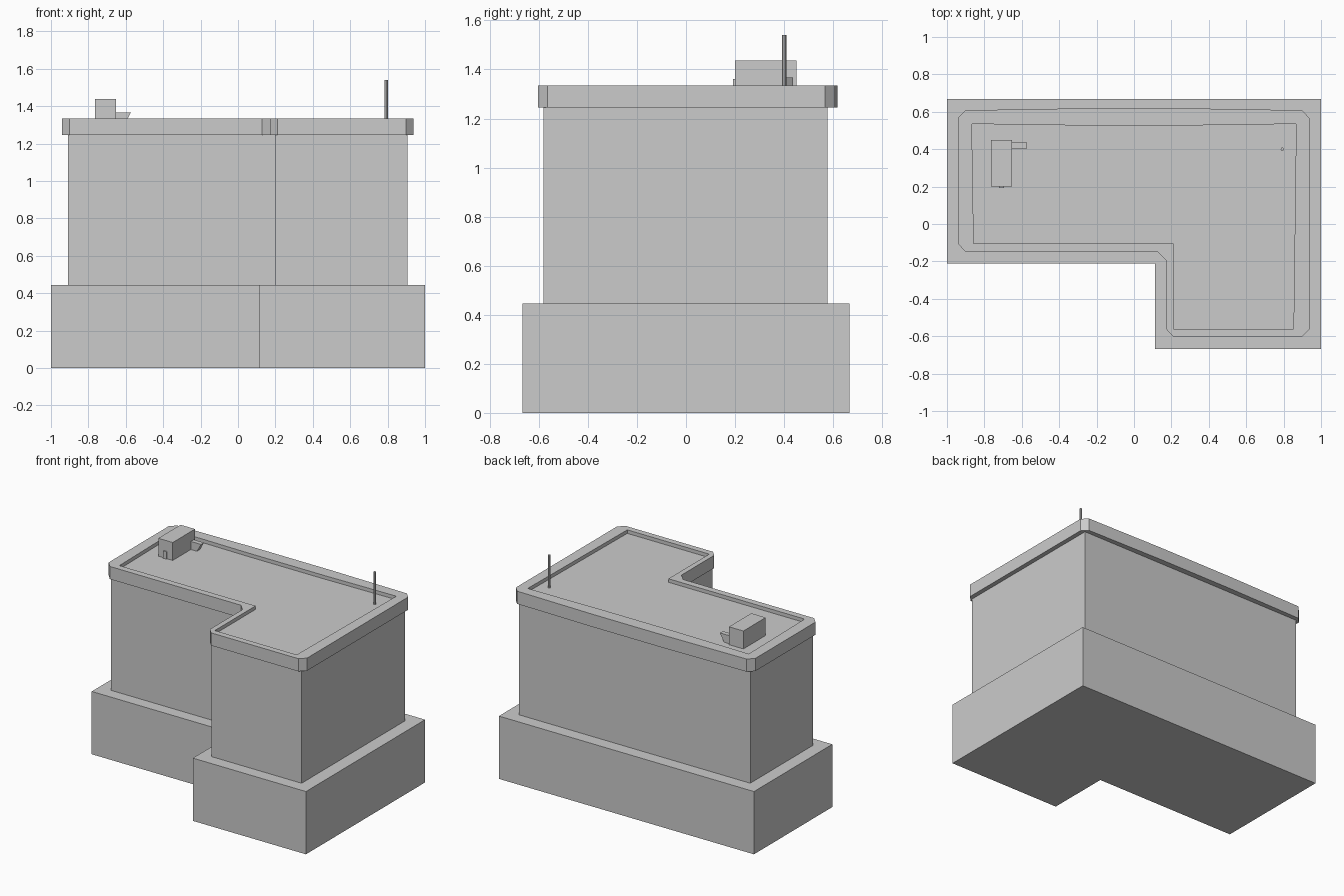
import bpy, bmesh
from mathutils import Vector

if "Cube" in bpy.data.objects:
    bpy.data.objects.remove(bpy.data.objects["Cube"])


def finish(name, bm):
    bmesh.ops.recalc_face_normals(bm, faces=bm.faces[:])
    me = bpy.data.meshes.new(name)
    bm.to_mesh(me)
    bm.free()
    ob = bpy.data.objects.new(name, me)
    bpy.context.collection.objects.link(ob)
    return ob


def add_loop(bm, pts, z):
    vs = [bm.verts.new((x, y, z)) for x, y in pts]
    return vs, [bm.edges.new((vs[i - 1], vs[i])) for i in range(len(vs))]


def raise_faces(bm, faces, height):
    res = bmesh.ops.extrude_face_region(bm, geom=faces, use_keep_orig=True)
    vs = [g for g in res["geom"] if isinstance(g, bmesh.types.BMVert)]
    bmesh.ops.translate(bm, verts=vs, vec=(0, 0, height))


def prism(name, pts, z0, z1):
    bm = bmesh.new()
    vs, _ = add_loop(bm, pts, z0)
    raise_faces(bm, [bm.faces.new(vs)], z1 - z0)
    return finish(name, bm)


def ring(name, outer, inner, z0, z1):
    bm = bmesh.new()
    edges = add_loop(bm, outer, z0)[1] + add_loop(bm, inner, z0)[1]
    bmesh.ops.triangle_fill(bm, edges=edges, use_beauty=True, normal=Vector((0, 0, 1)))
    raise_faces(bm, bm.faces[:], z1 - z0)
    return finish(name, bm)


def ell(x0, x1, y0, y1, nx, ny):
    return [(x0, ny), (nx, ny), (nx, y0), (x1, y0), (x1, y1), (x0, y1)]


def rect(x0, x1, y0, y1):
    return [(x0, y0), (x1, y0), (x1, y1), (x0, y1)]


ROOF = 1.31

# L-shaped base and upper storeys
prism("base_storey", ell(-1, 1, -0.667, 0.667, 0.113, -0.21), 0, 0.445)
prism("upper_storeys", ell(-0.908, 0.905, -0.58, 0.577, 0.198, -0.125), 0.445, ROOF)

# Parapet with clipped corners and slightly bowed back
outer = [(-0.941, -0.105), (-0.90, -0.15), (0.128, -0.15), (0.174, -0.198),
         (0.174, -0.564), (0.212, -0.604), (0.897, -0.604), (0.937, -0.564),
         (0.937, 0.567), (0.899, 0.608), (0.3, 0.618), (-0.3, 0.618),
         (-0.902, 0.608), (-0.941, 0.567)]
inner = [(-0.857, -0.104), (0.211, -0.104), (0.211, -0.561), (0.853, -0.561),
         (0.867, 0.535), (0.3, 0.527), (-0.3, 0.527), (-0.867, 0.535)]
ring("parapet", outer, inner, 1.245, 1.335)

# Rooftop stair hut with its door
prism("roof_hut", rect(-0.765, -0.652, 0.2, 0.45), ROOF, 1.437)
prism("hut_door", rect(-0.722, -0.695, 0.192, 0.2), ROOF, 1.362)

# Side vent: box whose outer end slants in toward the roof
vent = prism("side_vent", rect(-0.652, -0.572, 0.403, 0.437), ROOF, 1.367)
for v in vent.data.vertices:
    if v.co.x > -0.6 and v.co.z < 1.33:
        v.co.x = -0.604

# Antenna pole
bpy.ops.mesh.primitive_cylinder_add(vertices=8, radius=0.009, depth=1.54 - ROOF,
                                    location=(0.793, 0.4, (1.54 + ROOF) / 2))
bpy.context.object.name = "antenna_pole"
